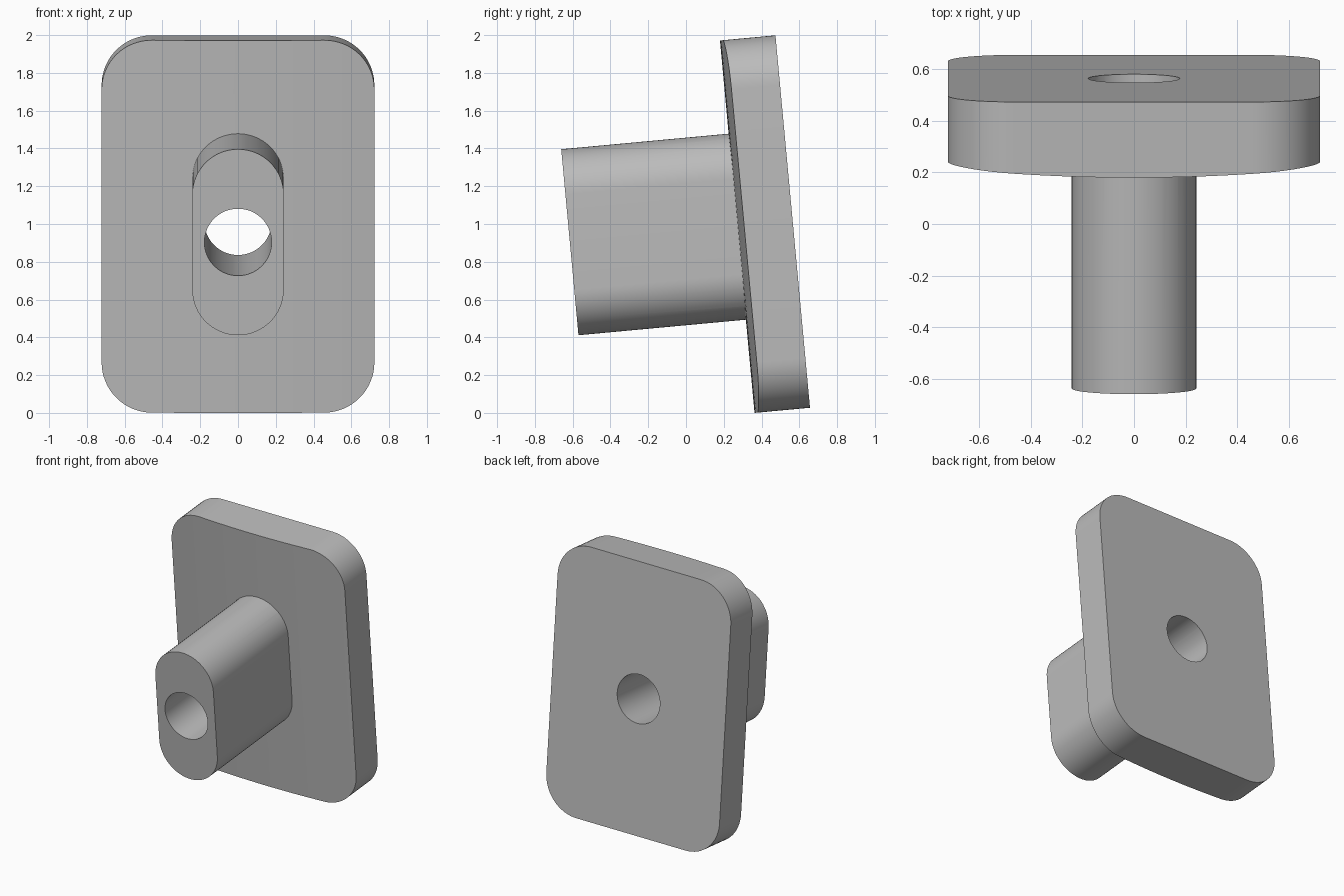
import bpy, bmesh
from math import sin, cos, pi, sqrt, radians

cube = bpy.data.objects.get("Cube")
if cube:
    bpy.data.objects.remove(cube)

TILT = radians(5.3)
W, H, R = 0.722, 0.99, 0.265        # plate half width, half height, corner radius
T, SAG = 0.295, 0.037               # plate thickness and bulge of its front
STEM_R, STEM_H, STEM_Y = 0.242, 0.4945, -1.185
HOLE_R = 0.178

grey = bpy.data.materials.new("plain grey")
grey.use_nodes = True
colour = (0.5, 0.5, 0.5, 1)
grey.diffuse_color = colour
grey.node_tree.nodes["Principled BSDF"].inputs["Base Color"].default_value = colour


def make_object(name, bm):
    bmesh.ops.recalc_face_normals(bm, faces=bm.faces)
    mesh = bpy.data.meshes.new(name)
    bm.to_mesh(mesh)
    bm.free()
    mesh.materials.append(grey)
    ob = bpy.data.objects.new(name, mesh)
    bpy.context.collection.objects.link(ob)
    return ob


def extrude_outline(name, points, y0, y1):
    """Prism along y from an outline in x and z."""
    bm = bmesh.new()
    face = bm.faces.new([bm.verts.new((x, y0, z)) for x, z in points])
    new = bmesh.ops.extrude_face_region(bm, geom=[face])["geom"]
    verts = [v for v in new if isinstance(v, bmesh.types.BMVert)]
    bmesh.ops.translate(bm, verts=verts, vec=(0, y1 - y0, 0))
    return make_object(name, bm)


def stadium(r, half_height, steps):
    """Two half circles joined by straight sides."""
    pts = []
    for start, z in ((0, half_height - r), (pi, r - half_height)):
        for i in range(steps + 1):
            a = start + pi * i / steps
            pts.append((r * cos(a), z + r * sin(a)))
    return pts


def combine(target, other, operation):
    mod = target.modifiers.new(operation, 'BOOLEAN')
    mod.operation = operation
    mod.solver = 'EXACT'
    mod.object = other
    bpy.context.view_layer.objects.active = target
    bpy.ops.object.modifier_apply(modifier=mod.name)
    bpy.data.objects.remove(other)


# Plate: flat back, front bulging across the width, rounded corners
N = 16
right = [W - R + R * sin(pi / 2 * i / N) for i in range(N + 1)]
middle = [(W - R) * (2 * i / N - 1) for i in range(1, N)]
columns = [-x for x in reversed(right)] + middle + right
bm = bmesh.new()
rings = []
for x in columns:
    over = max(0, abs(x) - (W - R))
    h = H - R + sqrt(max(0, R * R - over * over))
    front = -T + SAG * (x / W) ** 2
    rings.append([bm.verts.new((x, y, z))
                  for y, z in ((front, -h), (0, -h), (0, h), (front, h))])
for a, b in zip(rings, rings[1:]):
    for i in range(4):
        j = (i + 1) % 4
        bm.faces.new((a[i], a[j], b[j], b[i]))
bm.faces.new(rings[0])
bm.faces.new(rings[-1])
body = make_object("plate_with_stem", bm)

# Stem, then the bore right through
stem = extrude_outline("stem", stadium(STEM_R, STEM_H, 32), STEM_Y, -T / 2)
combine(body, stem, 'UNION')
circle = [(HOLE_R * cos(2 * pi * i / 64), HOLE_R * sin(2 * pi * i / 64))
          for i in range(64)]
bore = extrude_outline("bore_cutter", circle, STEM_Y - 0.2, 0.2)
bore.hide_render = True
combine(body, bore, 'DIFFERENCE')

# Lean the whole part forward
body.rotation_euler.x = TILT
body.location = (0, 0.565, 1.013)
body.select_set(True)
bpy.context.view_layer.objects.active = body
bpy.ops.object.shade_smooth_by_angle(angle=radians(30))
